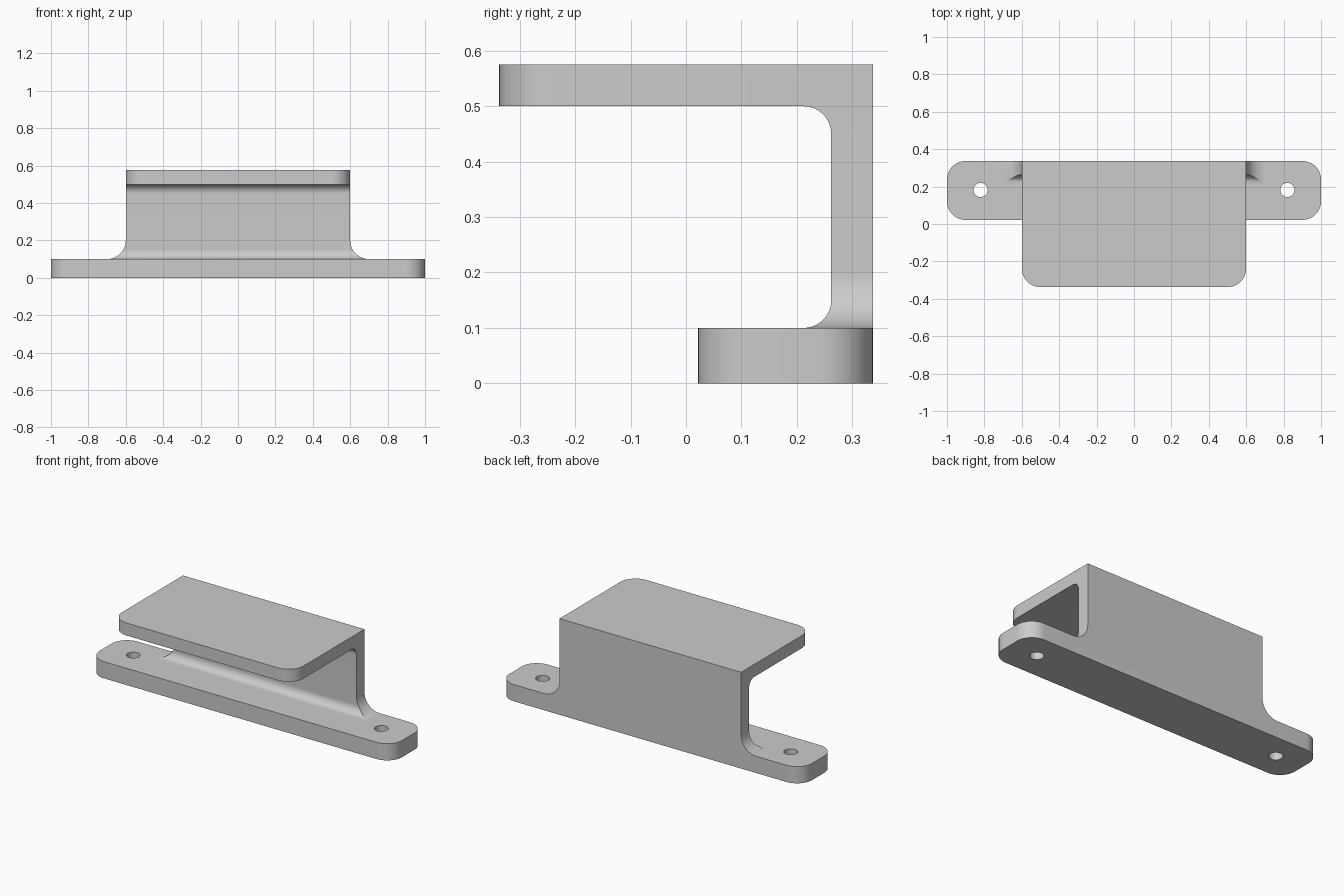
import bpy, bmesh
from math import cos, sin, pi, radians
from mathutils import Vector

cube = bpy.data.objects.get("Cube")
if cube:
    bpy.data.objects.remove(cube, do_unlink=True)

BACK, BASE_FRONT, WALL_FRONT = 0.337, 0.022, 0.262
BASE_TOP, SHELF_LOW, SHELF_TOP = 0.1, 0.5, 0.575
HALF = 0.6

grey = bpy.data.materials.new("light grey")
grey.use_nodes = True
colour = (0.6, 0.6, 0.6, 1)
grey.diffuse_color = colour
grey.node_tree.nodes["Principled BSDF"].inputs["Base Color"].default_value = colour


def arc(cx, cy, r, start, end, steps=16):
    """Points along an arc, angles in degrees."""
    angles = [radians(start + (end - start) * i / steps) for i in range(steps + 1)]
    return [(cx + r * cos(a), cy + r * sin(a)) for a in angles]


def prism(name, outline, low, high, axis):
    """Extrude a 2D outline along the x, y or z axis."""
    place = {"x": lambda a, b, h: (h, a, b),
             "y": lambda a, b, h: (a, h, b),
             "z": lambda a, b, h: (a, b, h)}[axis]
    bm = bmesh.new()
    face = bm.faces.new([bm.verts.new(place(a, b, low)) for a, b in outline])
    new = bmesh.ops.extrude_face_region(bm, geom=[face])["geom"]
    bmesh.ops.translate(bm, vec=Vector(place(0, 0, high - low)),
                        verts=[v for v in new if isinstance(v, bmesh.types.BMVert)])
    bmesh.ops.recalc_face_normals(bm, faces=bm.faces)
    mesh = bpy.data.meshes.new(name)
    bm.to_mesh(mesh)
    bm.free()
    mesh.materials.append(grey)
    obj = bpy.data.objects.new(name, mesh)
    bpy.context.collection.objects.link(obj)
    return obj


def combine(target, tool, operation):
    """Apply a boolean and discard the tool."""
    mod = target.modifiers.new(operation, "BOOLEAN")
    mod.operation, mod.object, mod.solver = operation, tool, "EXACT"
    bpy.context.view_layer.objects.active = target
    bpy.ops.object.modifier_apply(modifier=mod.name)
    bpy.data.objects.remove(tool, do_unlink=True)


# Base plate with four rounded corners
r = 0.1
x, y0, y1 = 1 - r, BASE_FRONT + r, BACK - r
bracket = prism("mounting_bracket",
                arc(x, y0, r, -90, 0) + arc(x, y1, r, 0, 90)
                + arc(-x, y1, r, 90, 180) + arc(-x, y0, r, 180, 270),
                0, BASE_TOP, "z")

# Upright wall with fillets into the base and shelf
f = 0.05
inner = WALL_FRONT - f
wall = prism("wall",
             [(BACK, 0.05), (inner, 0.05)]
             + arc(inner, BASE_TOP + f, f, -90, 0)
             + arc(inner, SHELF_LOW - f, f, 0, 90)
             + [(inner, 0.54), (BACK, 0.54)],
             -0.8, 0.8, "x")

# Trim the wall ends to a flared foot
flare = arc(HALF + r, BASE_TOP + r, r, 180, 270)
right_side = [(HALF, 0.7)] + flare + [(HALF + r, 0)]
left_side = [(-a, b) for a, b in reversed(right_side)]
combine(wall, prism("trim", right_side + left_side, -0.5, 0.5, "y"), "INTERSECT")

# Shelf with rounded front corners
x, y = HALF - r, -BACK + r
shelf = prism("shelf",
              arc(-x, y, r, 180, 270) + arc(x, y, r, 270, 360)
              + [(HALF, BACK), (-HALF, BACK)],
              SHELF_LOW, SHELF_TOP, "z")
combine(wall, shelf, "UNION")
combine(bracket, wall, "UNION")

# Screw holes
for side in (-1, 1):
    hole = prism("hole", arc(side * 0.82, 0.182, 0.038, 0, 348.75, 31), -0.1, 0.3, "z")
    combine(bracket, hole, "DIFFERENCE")

# Smooth fillets, sharp edges
bpy.ops.object.select_all(action="DESELECT")
bracket.select_set(True)
bpy.context.view_layer.objects.active = bracket
bpy.ops.object.shade_smooth_by_angle(angle=radians(30))
